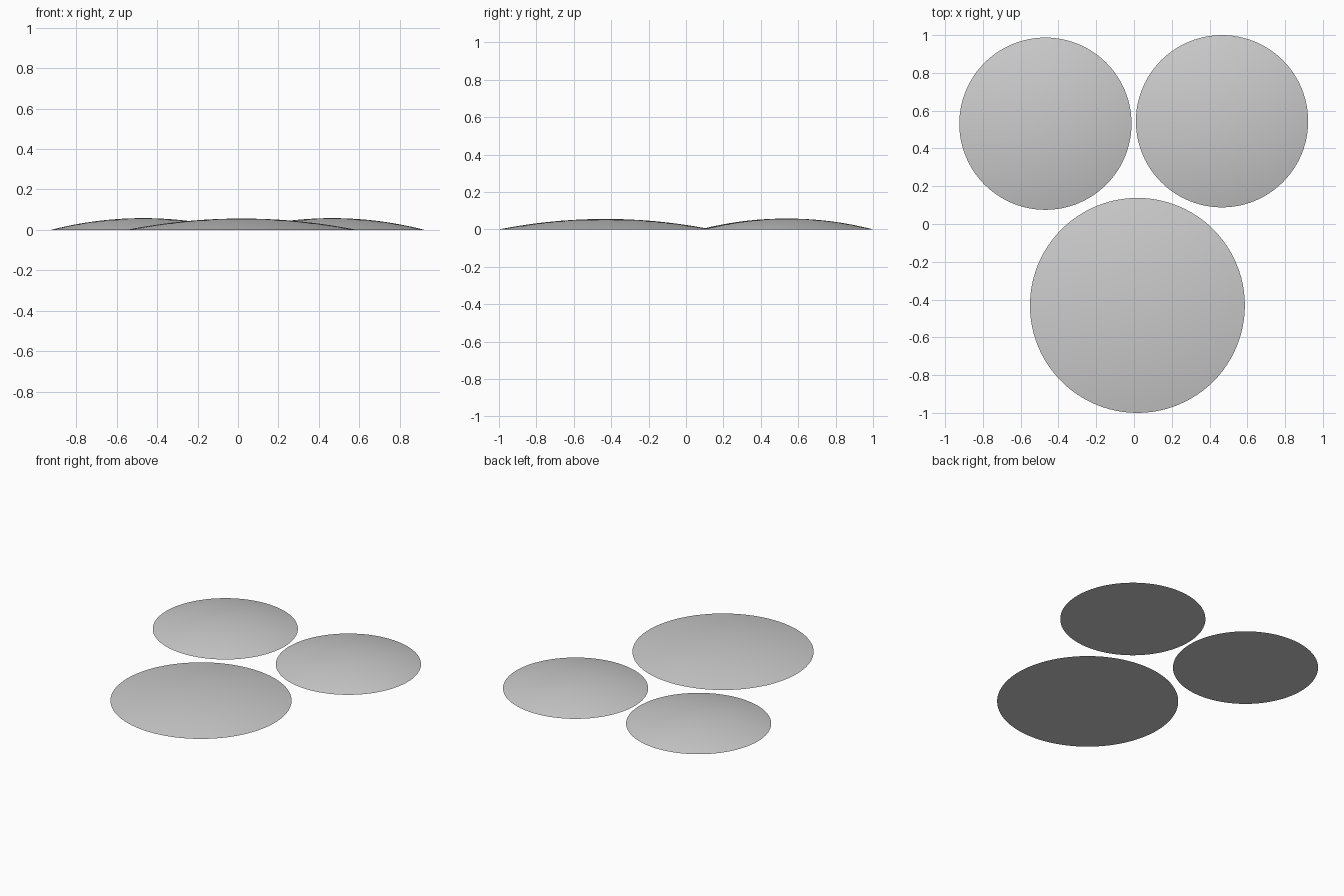
import bpy, bmesh, math

if "Cube" in bpy.data.objects:
    bpy.data.objects.remove(bpy.data.objects["Cube"])

grey = bpy.data.materials.new("light_grey")
grey.diffuse_color = (0.6, 0.6, 0.6, 1)
grey.use_nodes = True
grey.node_tree.nodes["Principled BSDF"].inputs["Base Color"].default_value = grey.diffuse_color

SEGMENTS, RINGS = 96, 12


def dome(name, x, y, radius, height):
    """Shallow spherical cap with a flat closed underside."""
    sphere = (radius ** 2 + height ** 2) / (2 * height)
    edge = math.asin(radius / sphere)
    bm = bmesh.new()
    # arc from the pole to the rim, then back along the base to the centre
    arc = [edge * i / RINGS for i in range(RINGS + 1)]
    points = [(sphere * math.sin(a), 0, height - sphere * (1 - math.cos(a))) for a in arc]
    points[-1] = (radius, 0, 0)
    points.append((0, 0, 0))
    verts = [bm.verts.new(p) for p in points]
    edges = [bm.edges.new(pair) for pair in zip(verts, verts[1:])]
    bmesh.ops.spin(bm, geom=verts + edges, cent=(0, 0, 0), axis=(0, 0, 1),
                   angle=2 * math.pi, steps=SEGMENTS, use_merge=True)
    bmesh.ops.remove_doubles(bm, verts=bm.verts, dist=1e-5)
    bmesh.ops.recalc_face_normals(bm, faces=bm.faces)
    mesh = bpy.data.meshes.new(name)
    bm.to_mesh(mesh)
    bm.free()
    mesh.materials.append(grey)
    obj = bpy.data.objects.new(name, mesh)
    obj.location = (x, y, 0)
    bpy.context.collection.objects.link(obj)
    bpy.ops.object.select_all(action='DESELECT')
    obj.select_set(True)
    bpy.context.view_layer.objects.active = obj
    # smooth cap, sharp rim
    bpy.ops.object.shade_smooth_by_angle(angle=math.radians(10))


dome("large_front_dome", 0.018, -0.431, 0.569, 0.056)
dome("small_left_dome", -0.469, 0.531, 0.456, 0.058)
dome("small_right_dome", 0.466, 0.544, 0.456, 0.058)
